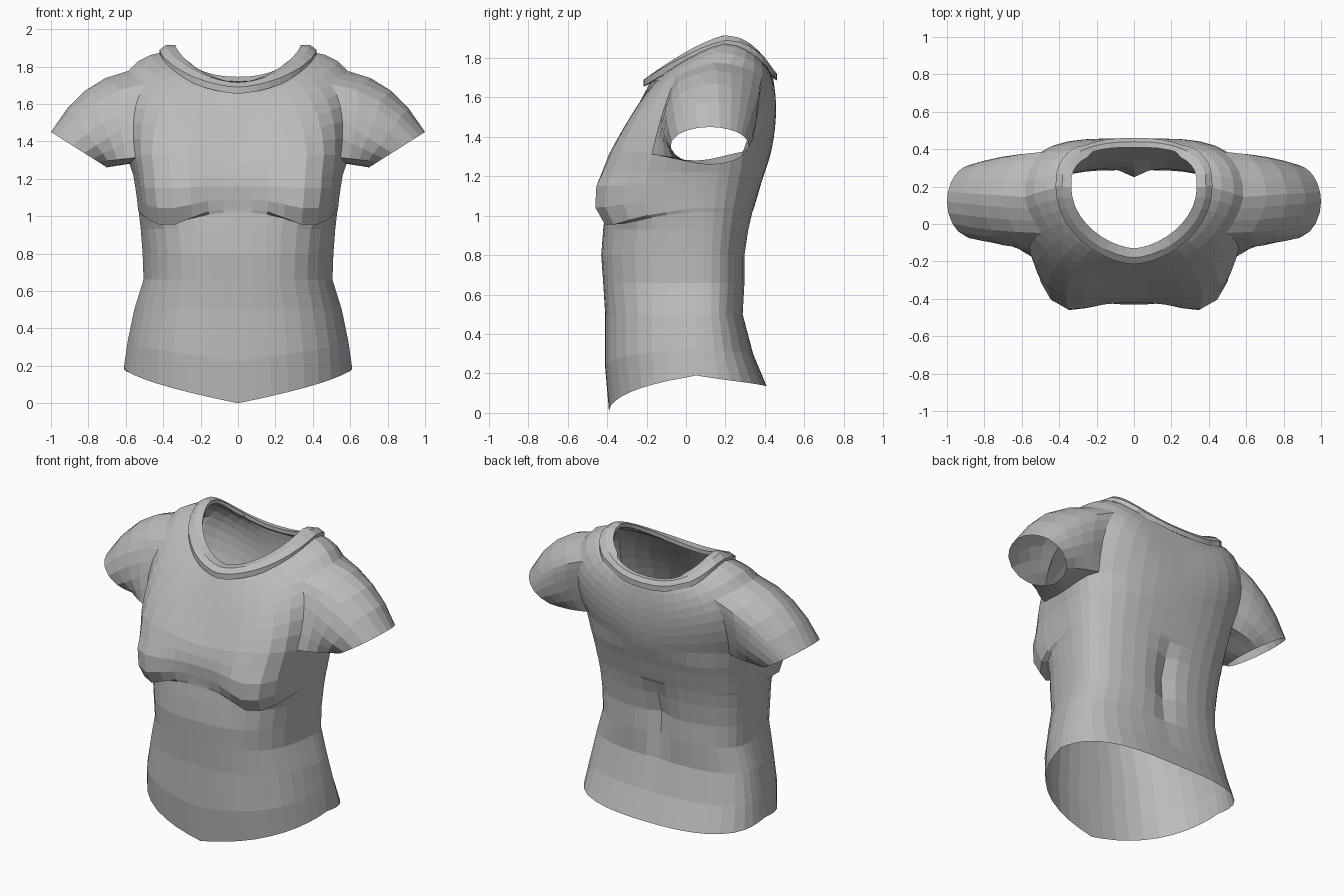
import bpy, bmesh
from math import sin, cos, pi, exp, atan2
from mathutils import Vector

if "Cube" in bpy.data.objects:
    bpy.data.objects.remove(bpy.data.objects["Cube"])

COLS = 40          # columns around the torso, starting at the front centre
ROWS = 8           # rows from armpit to neck
HOLE = (7, 14)     # armhole columns
HOLE_ROWS = 5      # armhole rows

cloth = bpy.data.materials.new("grey_cloth")
cloth.use_nodes = True
cloth.diffuse_color = (0.5, 0.5, 0.5, 1)
cloth.node_tree.nodes["Principled BSDF"].inputs["Base Color"].default_value = (0.5, 0.5, 0.5, 1)


def power(v, p):
    return (1 if v >= 0 else -1) * abs(v) ** p


def finish(bm, name):
    bmesh.ops.recalc_face_normals(bm, faces=bm.faces)
    mesh = bpy.data.meshes.new(name)
    bm.to_mesh(mesh)
    bm.free()
    mesh.materials.append(cloth)
    obj = bpy.data.objects.new(name, mesh)
    bpy.context.collection.objects.link(obj)
    return obj


def bezier(a, b, c, t):
    return a * (1 - t) ** 2 + b * 2 * t * (1 - t) + c * t * t


def torso_point(j, z, w, front, back, box, drop, bust, sag, dent):
    """One point of a torso ring: rounded box with hem drop, bust and spine dent."""
    a = 2 * pi * j / COLS
    mid = 0.05
    s, c = sin(a), cos(a)
    n = 2 / (box if c > 0 else 0.7)
    r = (abs(s) ** n + abs(c) ** n) ** (-1 / n)
    x = w * s * r
    if c > 0:
        x *= 1 - 0.09 * c
        y = mid + (front - mid) * c * r
        g = exp(-((abs(x) - 0.38) / 0.17) ** 2) * min(1, c * 1.6)
        y -= bust * g
        z -= sag * g + drop * (1 - abs(x) / w) ** 0.65
    else:
        y = mid - (back - mid) * c * r
        y -= dent * exp(-(x / 0.07) ** 2)
        z -= drop * 0.3 * abs(c)
    return Vector((x, y, z))


def neck_point(j):
    a = 2 * pi * j / COLS
    s, c = sin(a), cos(a)
    if c > 0:
        return Vector((0.385 * power(s, 1.2), 0.2 - 0.38 * c, 1.88 - 0.2 * c ** 1.35))
    return Vector((0.385 * power(s, 0.85), 0.2 + 0.24 * abs(c) ** 0.7, 1.88 - 0.17 * abs(c) ** 1.5))


# Torso rings: height, half width, front, back, boxiness, hem drop, bust, sag, spine dent
RINGS = [
    (0.19, 0.61, -0.39, 0.41, 0.8, 0.19, 0, 0, 0),
    (0.33, 0.59, -0.41, 0.34, 0.75, 0.10, 0, 0, 0),
    (0.50, 0.555, -0.41, 0.29, 0.75, 0, 0, 0, 0.01),
    (0.66, 0.505, -0.42, 0.30, 0.7, 0, 0, 0, 0.04),
    (0.80, 0.51, -0.43, 0.30, 0.7, 0, 0, 0, 0.05),
    (0.93, 0.52, -0.42, 0.32, 0.65, 0, -0.01, 0, 0.03),
    (1.02, 0.53, -0.41, 0.34, 0.6, 0, -0.01, 0.06, 0.01),
    (1.04, 0.535, -0.41, 0.345, 0.5, 0, 0.03, 0.09, 0),
    (1.09, 0.54, -0.415, 0.36, 0.45, 0, 0.07, 0.05, 0),
    (1.16, 0.55, -0.42, 0.38, 0.42, 0, 0.055, 0.01, 0),
    (1.22, 0.56, -0.41, 0.40, 0.45, 0, 0.035, 0, 0),
    (1.28, 0.58, -0.39, 0.42, 0.48, 0, 0.01, 0, 0),
]

bm = bmesh.new()
grid = [[bm.verts.new(torso_point(j, *ring)) for j in range(COLS)] for ring in RINGS]
base = len(RINGS) - 1

# Lift the armpit ring at its corners so the armholes are round
for j, v in enumerate(grid[base]):
    v.co.z += 0.05 * sin(4 * pi * j / COLS) ** 2

# Chest, back and shoulders sweep from the armpit ring to the neckline
for r in range(1, ROWS + 1):
    row = []
    for j in range(COLS):
        a = 2 * pi * j / COLS
        low, top = grid[base][j].co, neck_point(j)
        side, rear, fore = sin(a) ** 2, max(0, -cos(a)), max(0, cos(a))
        ctrl = (low + top) / 2
        ctrl += Vector((power(sin(a), 2) * 0.27 * (1 - 0.45 * fore),
                        rear * (0.05 + 0.2 * side), side * 0.26 * (1 - 0.3 * fore)))
        row.append(bm.verts.new(bezier(low, ctrl, top, r / ROWS)))
    grid.append(row)


def in_armhole(r, j):
    mirrored = COLS - 1 - j
    return base <= r < base + HOLE_ROWS and any(HOLE[0] <= k < HOLE[1] for k in (j, mirrored))


for r in range(len(grid) - 1):
    for j in range(COLS):
        if not in_armhole(r, j):
            k = (j + 1) % COLS
            bm.faces.new((grid[r][j], grid[r][k], grid[r + 1][k], grid[r + 1][j]))

# Short sleeves grow from each armhole to a slanted cuff
lo, hi = HOLE
top = base + HOLE_ROWS
loop = [(base, j) for j in range(lo, hi)] + [(r, hi) for r in range(base, top)]
loop += [(top, j) for j in range(hi, lo, -1)] + [(r, lo) for r in range(top, base, -1)]
for side in (1, -1):
    rim = [grid[r][j if side > 0 else COLS - j] for r, j in loop]
    rings = [rim]
    for step in (0.25, 0.5, 0.75, 1):
        ring = []
        for v in rim:
            t = atan2((v.co.z - 1.54) / 0.25, (v.co.y - 0.08) / 0.26)
            cuff = Vector((side * (0.85 + 0.15 * sin(t)), 0.12 + 0.2 * cos(t), 1.355 + 0.095 * sin(t)))
            up = max(0, sin(t))
            ctrl = (v.co + cuff) / 2 + Vector((side * 0.06 * up, 0.03 * cos(t), 0.12 * up))
            ring.append(bm.verts.new(bezier(v.co, ctrl, cuff, step)))
        rings.append(ring)
    for inner, outer in zip(rings, rings[1:]):
        for i in range(len(rim)):
            k = (i + 1) % len(rim)
            bm.faces.new((inner[i], inner[k], outer[k], outer[i]))
finish(bm, "shirt_body")

# Ribbed collar: a flat band swept around the neckline (outward, upward offsets)
SECTION = [(0.035, -0.025), (0.035, 0.01), (0.0, 0.035), (-0.05, 0.035), (-0.05, 0.01)]
bm = bmesh.new()
bands = []
for j in range(COLS):
    p = neck_point(j)
    out = Vector((p.x, p.y - 0.15, 0)).normalized()
    shrink = 0.6 if p.y > 0.4 else 1
    bands.append([bm.verts.new(p + out * o * shrink + Vector((0, 0, u))) for o, u in SECTION])
for j in range(COLS):
    a, b = bands[j], bands[(j + 1) % COLS]
    for i in range(len(SECTION)):
        k = (i + 1) % len(SECTION)
        bm.faces.new((a[i], b[i], b[k], a[k]))
finish(bm, "collar")
